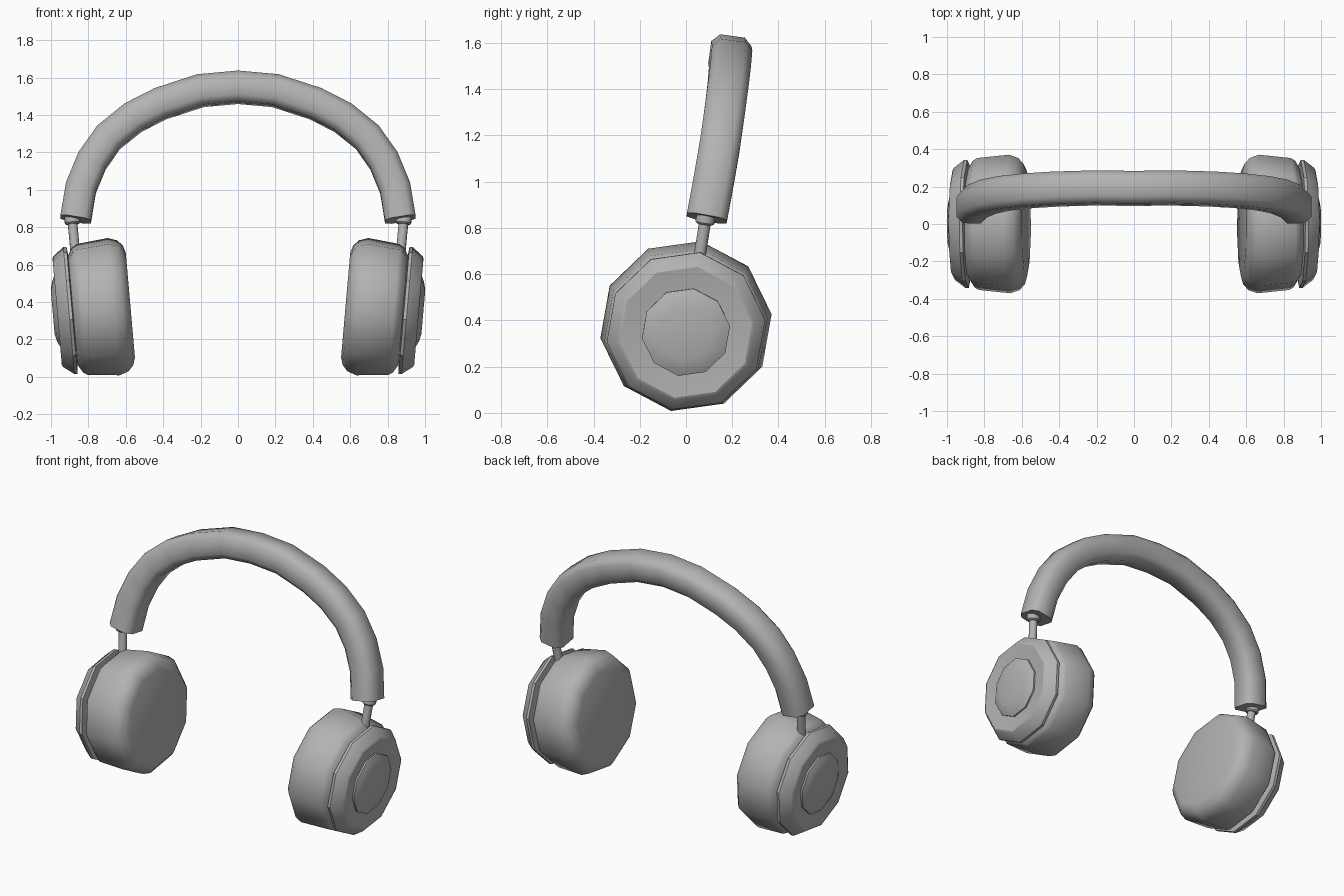
import bpy, bmesh, math
from mathutils import Vector

if "Cube" in bpy.data.objects:
    bpy.data.objects.remove(bpy.data.objects["Cube"])

grey = bpy.data.materials.new("grey")
grey.diffuse_color = (0.45, 0.45, 0.45, 1)
grey.use_nodes = True
grey.node_tree.nodes["Principled BSDF"].inputs["Base Color"].default_value = grey.diffuse_color


def finish(name, bm, angle):
    bmesh.ops.recalc_face_normals(bm, faces=bm.faces)
    me = bpy.data.meshes.new(name)
    bm.to_mesh(me)
    bm.free()
    me.materials.append(grey)
    ob = bpy.data.objects.new(name, me)
    bpy.context.collection.objects.link(ob)
    bpy.ops.object.select_all(action='DESELECT')
    ob.select_set(True)
    bpy.context.view_layer.objects.active = ob
    bpy.ops.object.shade_smooth_by_angle(angle=math.radians(angle))
    return ob


def skin(name, rings, angle):
    """Join rings of points into a closed tube with flat end caps."""
    bm = bmesh.new()
    loops = [[bm.verts.new(p) for p in ring] for ring in rings]
    n = len(loops[0])
    for a, b in zip(loops, loops[1:]):
        for i in range(n):
            j = (i + 1) % n
            bm.faces.new((a[i], a[j], b[j], b[i]))
    bm.faces.new(loops[0])
    bm.faces.new(loops[-1])
    return finish(name, bm, angle)


def lathe(name, origin, axis, profile, sides, side, start=8, angle=40):
    """Turn (distance along axis, radius) pairs; side mirrors in x."""
    axis = Vector(axis).normalized()
    u = Vector((0, 1, 0))
    u = (u - axis * u.dot(axis)).normalized()
    v = u.cross(axis)
    if v.z < 0:
        v = -v
    rings = []
    for s, r in profile:
        ring = []
        for k in range(sides):
            t = math.radians(start) + math.tau * k / sides
            p = Vector(origin) + axis * s + u * (r * math.cos(t)) + v * (r * math.sin(t))
            ring.append((p.x * side, p.y, p.z))
        rings.append(ring)
    return skin(name, rings, angle)


# Ear cups and sliders on both sides
CUP, CUP_AXIS = (0.70, 0, 0.372), (0.996, 0, -0.087)
ROD_TOP, ROD_LOW = Vector((0.888, 0.088, 0.86)), Vector((0.866, 0.05, 0.62))
rod_len = (ROD_TOP - ROD_LOW).length
for label, side in (("right", 1), ("left", -1)):
    lathe(label + "_cushion", CUP, CUP_AXIS,
          [(-.125, .285), (-.113, .325), (-.085, .357), (-.035, .374),
           (.135, .356), (.158, .342), (.20, .27)], 10, side)
    lathe(label + "_shell", CUP, CUP_AXIS,
          [(.18, .27), (.188, .346), (.205, .346), (.262, .302),
           (.268, .288), (.256, .18)], 10, side, angle=30)
    lathe(label + "_cap", CUP, CUP_AXIS,
          [(.24, .192), (.268, .192), (.281, .165), (.292, .12)], 10, side)
    lathe(label + "_rod", ROD_LOW, ROD_TOP - ROD_LOW,
          [(0, .026), (rod_len, .026)], 12, side, angle=50)
    lathe(label + "_collar", ROD_LOW, ROD_TOP - ROD_LOW,
          [(rod_len - .045, .034), (rod_len - .037, .042), (rod_len, .042)], 12, side)

# Headband: chamfered section swept along a leaning arch
half = [(.868, .090, .842), (.84, .121, 1.01), (.78, .146, 1.155), (.692, .164, 1.28),
        (.562, .178, 1.385), (.415, .187, 1.46), (.2, .193, 1.53)]
path = [Vector(p) for p in half] + [Vector((0, .19, 1.548))]
path += [Vector((-x, y, z)) for x, y, z in reversed(half)]
W, H, C = .088, .083, .034
section = [(W, H - C), (W - C, H), (C - W, H), (-W, H - C),
           (-W, C - H), (C - W, -H), (W - C, -H), (W, C - H)]
rings = []
for i, p in enumerate(path):
    t = (path[min(i + 1, len(path) - 1)] - path[max(i - 1, 0)]).normalized()
    # the section leans back with the arch
    b = Vector((0, 1, -.14))
    b = (b - t * b.dot(t)).normalized()
    n = b.cross(t)
    rings.append([p + b * w + n * h for w, h in section])
skin("headband", rings, 48)
